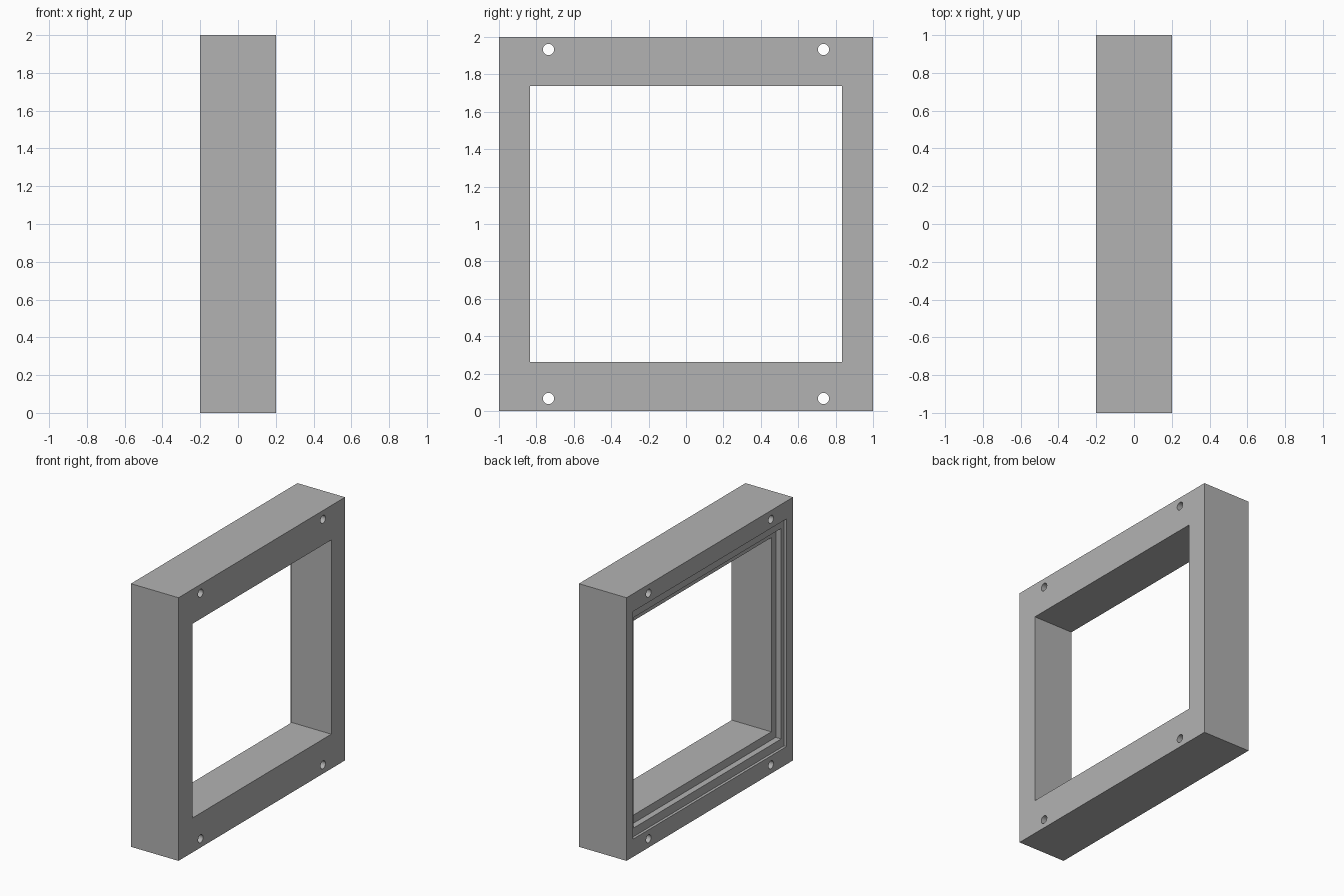
import bpy
import math

default = bpy.data.objects.get("Cube")
if default:
    bpy.data.objects.remove(default, do_unlink=True)

WIDTH, SIDE = 0.4, 2.0
BACK = -WIDTH / 2

grey = bpy.data.materials.new("matte_grey")
grey.use_nodes = True
colour = (0.448, 0.448, 0.448, 1)
grey.diffuse_color = colour
grey.node_tree.nodes["Principled BSDF"].inputs["Base Color"].default_value = colour


def box(name, x0, x1, half_y, z0, z1):
    """Box between two depths, centred on y."""
    bpy.ops.mesh.primitive_cube_add(size=1, location=((x0 + x1) / 2, 0, (z0 + z1) / 2))
    ob = bpy.context.object
    ob.name = name
    ob.scale = (x1 - x0, 2 * half_y, z1 - z0)
    bpy.ops.object.transform_apply(location=True, rotation=False, scale=True)
    return ob


def cut(target, cutter):
    """Subtract the cutter from the target and discard it."""
    cutter.hide_render = True
    mod = target.modifiers.new("cut", 'BOOLEAN')
    mod.operation = 'DIFFERENCE'
    mod.solver = 'EXACT'
    mod.object = cutter
    bpy.ops.object.select_all(action='DESELECT')
    target.select_set(True)
    bpy.context.view_layer.objects.active = target
    bpy.ops.object.modifier_apply(modifier=mod.name)
    bpy.data.objects.remove(cutter, do_unlink=True)


# Solid block of the frame
frame = box("frame", BACK, -BACK, SIDE / 2, 0, SIDE)

# Through opening, then two stepped rebates: far depth, half width, margin
for end, half_y, margin in ((0.5, 0.835, 0.262),
                            (BACK + 0.067, 0.888, 0.2),
                            (BACK + 0.021, 0.922, 0.135)):
    cut(frame, box("opening_cutter", -0.5, end, half_y, margin, SIDE - margin))

# Four screw holes near the corners
for y in (-0.735, 0.735):
    for z in (0.067, SIDE - 0.067):
        bpy.ops.mesh.primitive_cylinder_add(vertices=32, radius=0.03, depth=1,
                                            location=(0, y, z),
                                            rotation=(0, math.pi / 2, 0))
        cut(frame, bpy.context.object)

# Finish: one colour, crisp edges, smooth hole walls
frame.data.materials.clear()
frame.data.materials.append(grey)
bpy.ops.object.select_all(action='DESELECT')
frame.select_set(True)
bpy.context.view_layer.objects.active = frame
bpy.ops.object.shade_smooth_by_angle(angle=math.radians(30))
